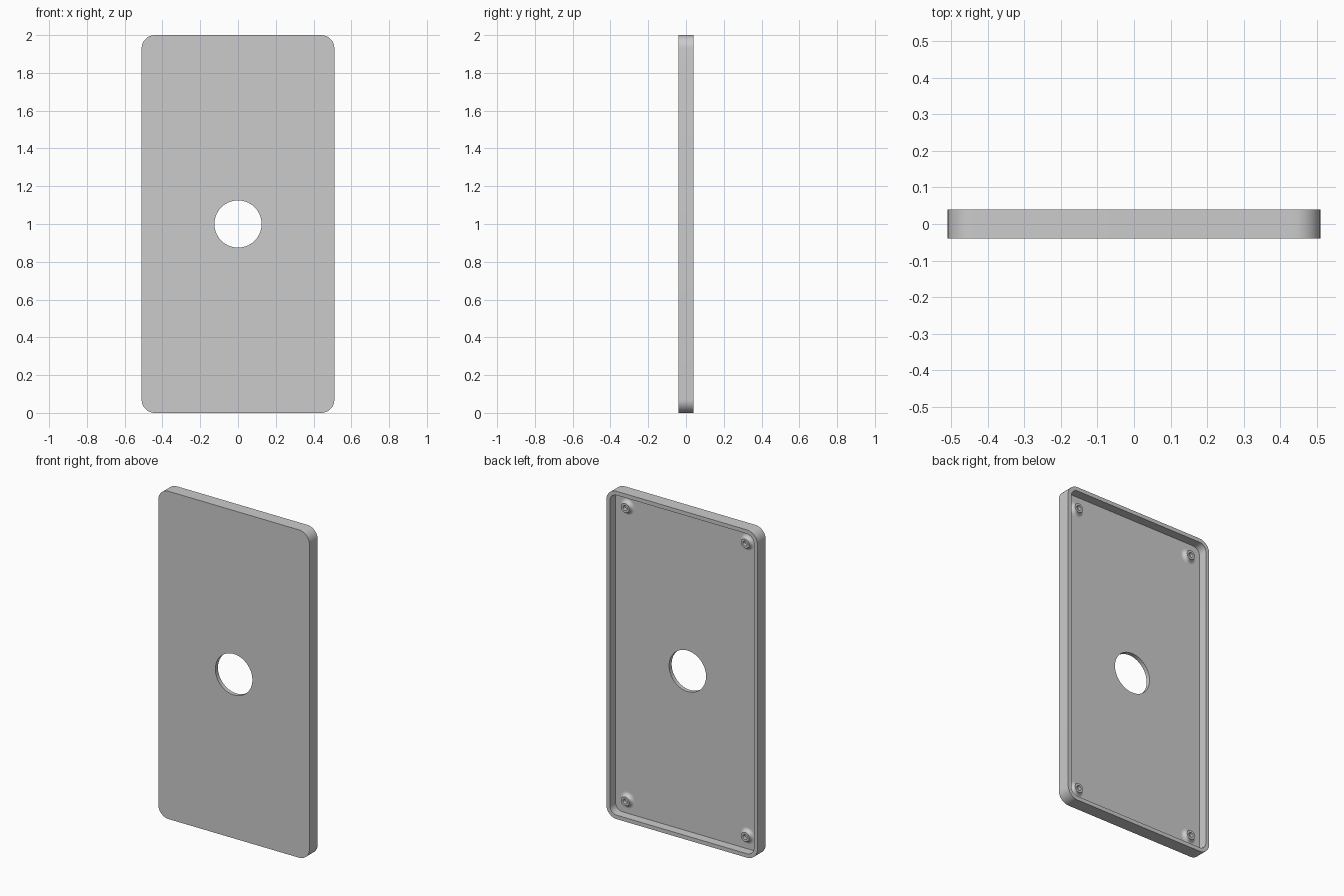
import bpy
import bmesh
from math import sin, cos, pi, radians

cube = bpy.data.objects.get("Cube")
if cube:
    bpy.data.objects.remove(cube, do_unlink=True)

HALF_W, HALF_H, HALF_D = 0.51, 1.0, 0.04
CORNER, RIM, FLOOR = 0.07, 0.024, -0.015
HOLE = 0.125
STEPS = 12            # points per quarter turn

grey = bpy.data.materials.new("light grey")
grey.use_nodes = True
colour = (0.6, 0.6, 0.6, 1)
grey.diffuse_color = colour
grey.node_tree.nodes["Principled BSDF"].inputs["Base Color"].default_value = colour


def rounded_rect(inset, y):
    """Ring of the panel outline, moved inwards by inset."""
    r = CORNER - inset
    ring = []
    for q, (sx, sz) in enumerate([(1, 1), (-1, 1), (-1, -1), (1, -1)]):
        for i in range(STEPS):
            a = (q + i / (STEPS - 1)) * pi / 2
            ring.append((sx * (HALF_W - CORNER) + r * cos(a), y,
                         HALF_H + sz * (HALF_H - CORNER) + r * sin(a)))
    return ring


def circle(r, y, x=0, z=HALF_H):
    n = 4 * STEPS
    return [(x + r * cos((i + 0.5) * 2 * pi / n), y,
             z + r * sin((i + 0.5) * 2 * pi / n)) for i in range(n)]


def loft(name, rings, closed):
    """Skin rings of equal size; join last to first, or cap both ends."""
    bm = bmesh.new()
    loops = [[bm.verts.new(p) for p in ring] for ring in rings]
    pairs = list(zip(loops, loops[1:]))
    if closed:
        pairs.append((loops[-1], loops[0]))
    else:
        bm.faces.new(loops[0])
        bm.faces.new(loops[-1])
    n = len(loops[0])
    for a, b in pairs:
        for i in range(n):
            j = (i + 1) % n
            bm.faces.new((a[i], a[j], b[j], b[i]))
    bmesh.ops.recalc_face_normals(bm, faces=bm.faces)
    mesh = bpy.data.meshes.new(name)
    bm.to_mesh(mesh)
    bm.free()
    mesh.materials.append(grey)
    obj = bpy.data.objects.new(name, mesh)
    bpy.context.collection.objects.link(obj)
    bpy.ops.object.select_all(action='DESELECT')
    obj.select_set(True)
    bpy.context.view_layer.objects.active = obj
    bpy.ops.object.shade_smooth_by_angle(angle=radians(35))
    return obj


# Shallow tray with a raised rim on the back and a round hole in the middle
loft("cover_plate", [
    rounded_rect(0, -HALF_D),
    rounded_rect(0, HALF_D),
    rounded_rect(RIM, HALF_D),
    rounded_rect(RIM, FLOOR),
    circle(HOLE, FLOOR),
    circle(HOLE, -HALF_D),
], closed=True)

# Hollow screw bosses with a flared foot, one in each corner
BOSS_R, BORE_R, FLARE, BOSS_H = 0.028, 0.015, 0.022, 0.024
profile = [(BOSS_R + FLARE, FLOOR - 0.005)]
for i in range(9):
    a = i / 8 * pi / 2
    profile.append((BOSS_R + FLARE * (1 - sin(a)), FLOOR + FLARE * (1 - cos(a))))
profile += [(BOSS_R, FLOOR + BOSS_H), (BORE_R, FLOOR + BOSS_H), (BORE_R, FLOOR + 0.002)]

for side, sx in (("left", 1), ("right", -1)):
    for level, sz in (("upper", 1), ("lower", -1)):
        x, z = sx * 0.405, HALF_H + sz * 0.895
        loft(f"screw_boss_{level}_{side}",
             [circle(r, y, x, z) for r, y in profile], closed=False)
